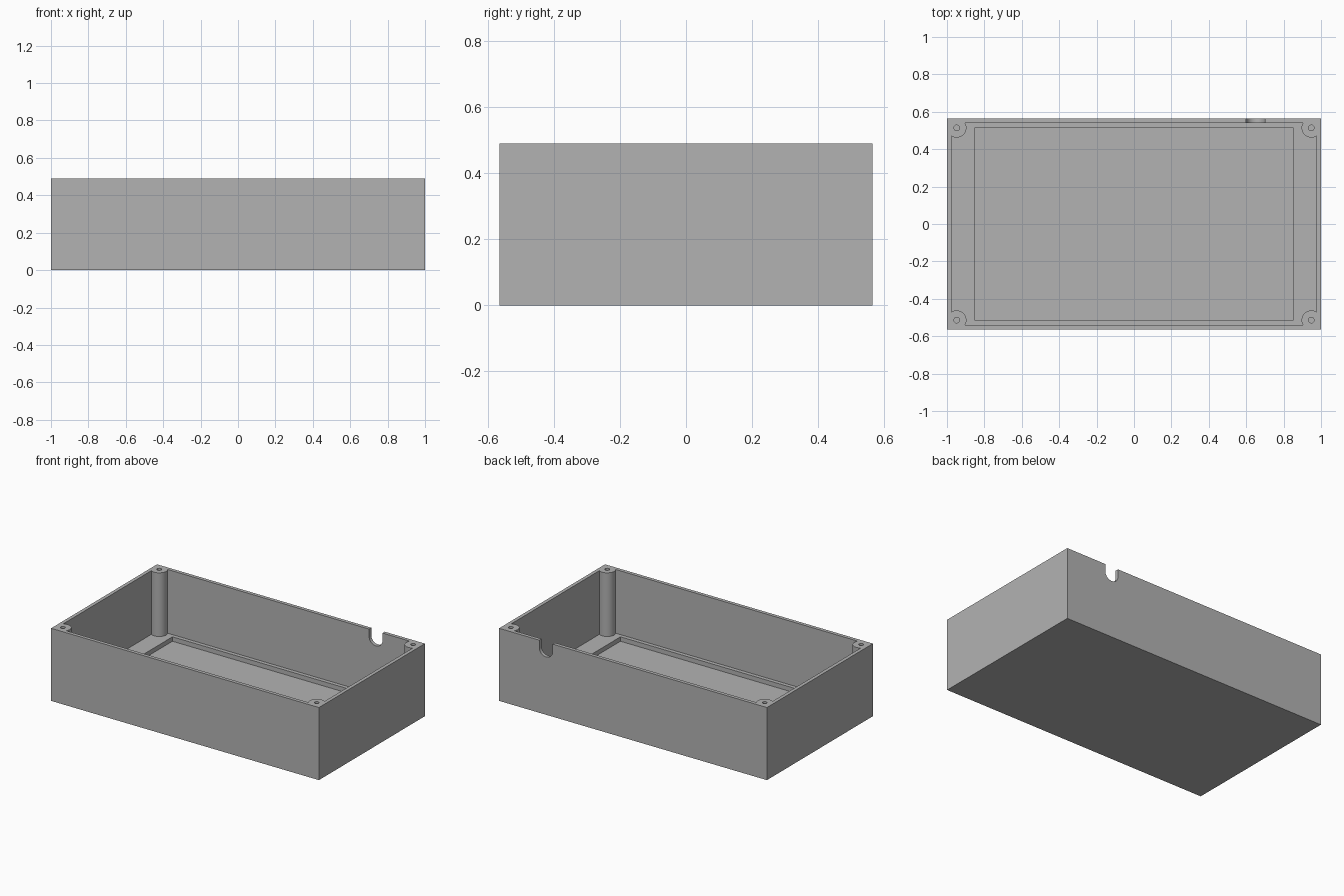
import bpy
from math import radians

W, D, H = 2.0, 1.13, 0.49        # outer size
WALL, FLOOR, BASE = 0.024, 0.06, 0.03
POST_X, POST_Y = 0.948, 0.514

old = bpy.data.objects.get("Cube")
if old:
    bpy.data.objects.remove(old, do_unlink=True)

grey = bpy.data.materials.new("plain grey")
grey.use_nodes = True
colour = (0.45, 0.45, 0.45, 1)
grey.diffuse_color = colour
grey.node_tree.nodes["Principled BSDF"].inputs["Base Color"].default_value = colour


def block(name, x, y, z0, z1, cx=0, cy=0):
    """Box of size x by y, from z0 up to z1."""
    bpy.ops.mesh.primitive_cube_add(size=1, location=(cx, cy, (z0 + z1) / 2))
    ob = bpy.context.object
    ob.name = name
    ob.scale = (x, y, z1 - z0)
    bpy.ops.object.transform_apply(location=True, rotation=True, scale=True)
    ob.data.materials.append(grey)
    return ob


def rod(name, radius, length, centre, turn=0, sides=48):
    bpy.ops.mesh.primitive_cylinder_add(vertices=sides, radius=radius, depth=length,
                                        location=centre, rotation=(turn, 0, 0))
    ob = bpy.context.object
    ob.name = name
    bpy.ops.object.transform_apply(location=True, rotation=True, scale=True)
    ob.data.materials.append(grey)
    return ob


def combine(target, tool, operation):
    """Apply a boolean and discard the tool."""
    bpy.ops.object.select_all(action='DESELECT')
    bpy.context.view_layer.objects.active = target
    target.select_set(True)
    mod = target.modifiers.new("boolean", 'BOOLEAN')
    mod.operation, mod.solver, mod.object = operation, 'EXACT', tool
    bpy.ops.object.modifier_apply(modifier=mod.name)
    bpy.data.objects.remove(tool, do_unlink=True)


# Open tray with a shallow recess in its floor
box = block("enclosure_box", W, D, 0, H)
cavity = block("cavity", W - 2 * WALL, D - 2 * WALL, FLOOR, H + 0.1)

# Corner screw posts are left standing by trimming them from the cavity
corners = [(sx * POST_X, sy * POST_Y) for sx in (-1, 1) for sy in (-1, 1)]
for x, y in corners:
    combine(cavity, rod("post", 0.052, H, (x, y, H / 2)), 'DIFFERENCE')
combine(box, cavity, 'DIFFERENCE')
combine(box, block("recess", 1.70, 1.03, BASE, FLOOR + 0.1), 'DIFFERENCE')

# Screw holes
for x, y in corners:
    combine(box, rod("hole", 0.015, 0.4, (x, y, H), sides=32), 'DIFFERENCE')

# Round-bottomed cable notch in the back wall
NOTCH_X, NOTCH_R, NOTCH_Z = 0.65, 0.05, 0.44
combine(box, rod("notch_round", NOTCH_R, 0.1, (NOTCH_X, D / 2, NOTCH_Z), radians(90)), 'DIFFERENCE')
combine(box, block("notch_slot", 2 * NOTCH_R, 0.1, NOTCH_Z, H + 0.1, NOTCH_X, D / 2), 'DIFFERENCE')

bpy.ops.object.select_all(action='DESELECT')
bpy.context.view_layer.objects.active = box
box.select_set(True)
bpy.ops.object.shade_smooth_by_angle(angle=radians(30))
